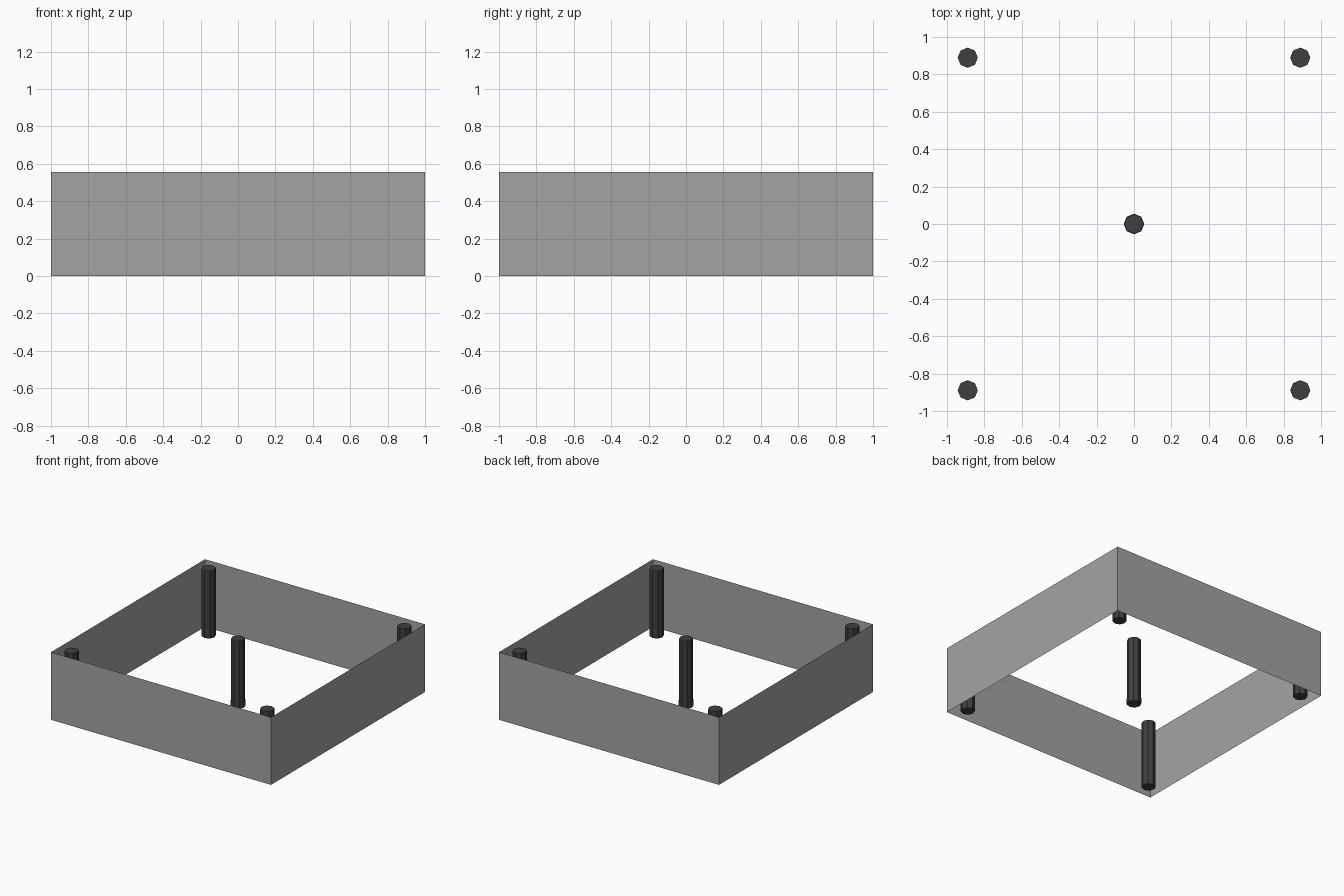
import bpy, bmesh, math
from mathutils import Matrix

if "Cube" in bpy.data.objects:
    bpy.data.objects.remove(bpy.data.objects["Cube"])

H = 0.555   # wall height


def mat(name, v):
    m = bpy.data.materials.new(name)
    m.diffuse_color = (v, v, v, 1)
    m.use_nodes = True
    m.node_tree.nodes["Principled BSDF"].inputs["Base Color"].default_value = m.diffuse_color
    return m


grey = mat("wall grey", 0.37)
dark = mat("post charcoal", 0.05)


def finish(name, bm, material):
    me = bpy.data.meshes.new(name)
    bm.to_mesh(me)
    bm.free()
    me.materials.append(material)
    ob = bpy.data.objects.new(name, me)
    bpy.context.collection.objects.link(ob)
    return ob


# open square wall shell, no floor or lid
bm = bmesh.new()
bmesh.ops.create_cube(bm, size=1, matrix=Matrix.Translation((0, 0, H / 2)) @ Matrix.Diagonal((2, 2, H, 1)))
bm.normal_update()
caps = [f for f in bm.faces if abs(f.normal.z) > 0.5]
bmesh.ops.delete(bm, geom=caps, context='FACES')
finish("outer_wall", bm, grey)


# faceted posts
def post(name, x, y, r, z0, z1):
    bm = bmesh.new()
    bmesh.ops.create_cone(bm, cap_ends=True, segments=8, radius1=r, radius2=r, depth=z1 - z0,
                          matrix=Matrix.Translation((x, y, (z0 + z1) / 2)))
    finish(name, bm, dark)


for sx, nx in ((-1, "left"), (1, "right")):
    for sy, ny in ((-1, "front"), (1, "back")):
        post(f"{ny}_{nx}_post", sx * 0.889, sy * 0.889, 0.054, 0, H)

# centre post with a slight foot
post("centre_post", 0, 0, 0.052, 0.05, H)
post("centre_post_foot", 0, 0, 0.055, 0, 0.05)
